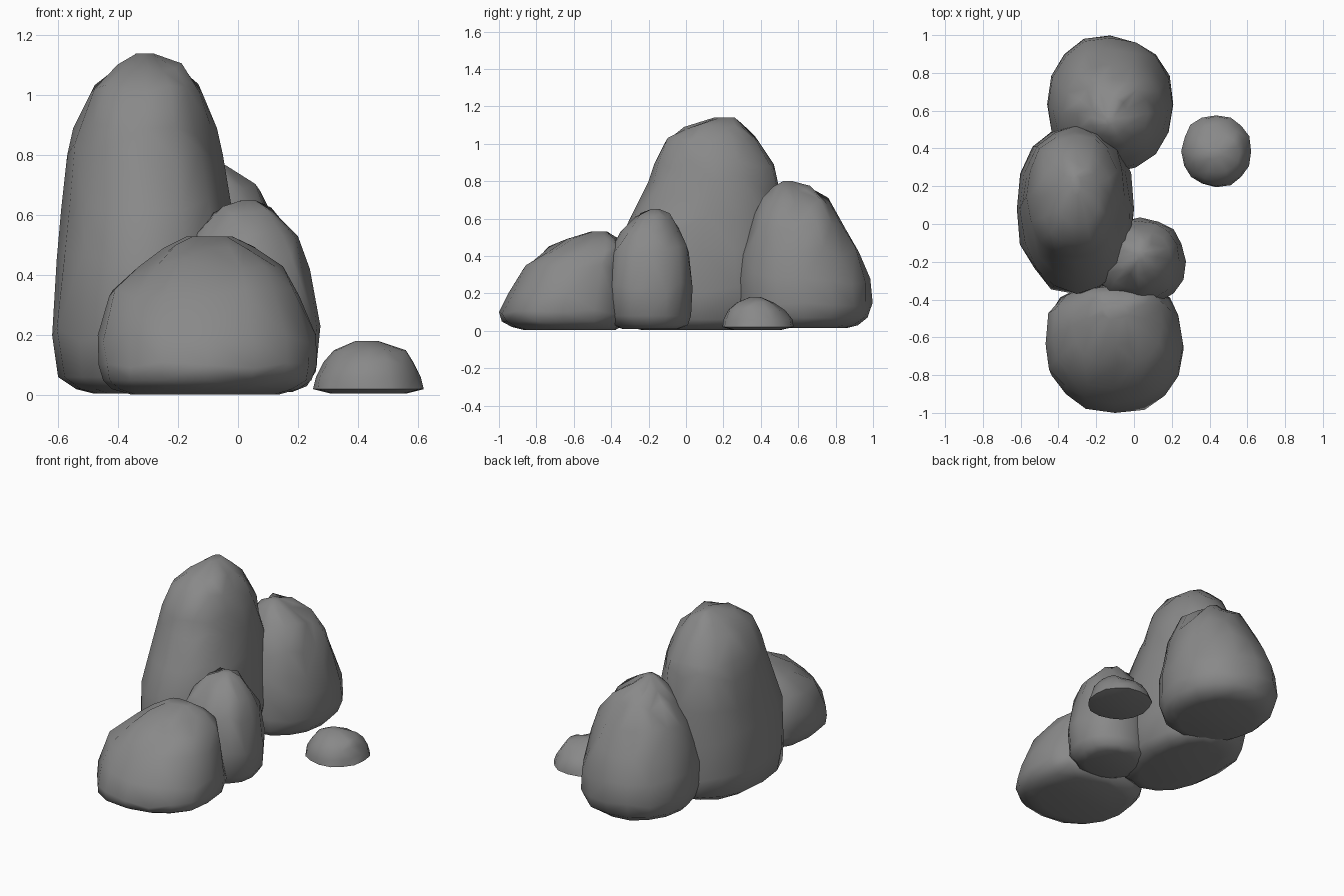
import bpy, math, random

random.seed(11)
SIDES = 16
STONE = bpy.data.materials.new("dark_stone")
STONE.diffuse_color = (0.25, 0.25, 0.25, 1)


def rock(name, rings, power=0.93, back_power=None):
    """Loft rings of (z, x_min, x_max, y_min, y_max) into a lumpy closed stone."""
    verts, faces = [], []
    n = len(rings)
    for r, (z, x0, x1, y0, y1) in enumerate(rings):
        cx, cy, rx, ry = (x0 + x1) / 2, (y0 + y1) / 2, (x1 - x0) / 2, (y1 - y0) / 2
        for i in range(SIDES):
            a = 2 * math.pi * i / SIDES
            c, s = math.cos(a), math.sin(a)
            # keep the axis points on the measured outline, dent the others a little
            on_axis = i % 4 == 0
            k = 1.0 if on_axis else random.uniform(0.965, 1.025)
            dz = 0.0
            if not on_axis and 2 < r < n - 1:
                dz = random.uniform(-0.25, 0.25) * (z - rings[r - 1][0])
            p = back_power if back_power and s > 0 else power
            c = math.copysign(abs(c) ** p, c)
            s = math.copysign(abs(s) ** p, s)
            verts.append((cx + rx * c * k, cy + ry * s * k, z + dz))
    for r in range(n - 1):
        for i in range(SIDES):
            j = (i + 1) % SIDES
            a, b = r * SIDES, (r + 1) * SIDES
            # alternate the diagonal so the stone breaks into irregular facets
            q = (a + i, a + j, b + j, b + i)
            if random.random() < 0.5:
                faces += [(q[0], q[1], q[2]), (q[0], q[2], q[3])]
            else:
                faces += [(q[0], q[1], q[3]), (q[1], q[2], q[3])]
    faces.append(tuple(reversed(range(SIDES))))
    faces.append(tuple((n - 1) * SIDES + i for i in range(SIDES)))
    mesh = bpy.data.meshes.new(name)
    mesh.from_pydata(verts, [], faces)
    mesh.materials.append(STONE)
    obj = bpy.data.objects.new(name, mesh)
    bpy.context.collection.objects.link(obj)
    bpy.ops.object.select_all(action='DESELECT')
    obj.select_set(True)
    bpy.context.view_layer.objects.active = obj
    bpy.ops.object.shade_smooth_by_angle(angle=math.radians(75))
    return obj


# Tall central stone
rock("tall_stone", [
    (0.005, -0.48, -0.12, -0.24, 0.38),
    (0.02, -0.54, -0.06, -0.31, 0.46),
    (0.06, -0.60, -0.02, -0.35, 0.51),
    (0.20, -0.62, 0.00, -0.37, 0.53),
    (0.45, -0.605, 0.00, -0.37, 0.53),
    (0.62, -0.59, -0.02, -0.29, 0.52),
    (0.80, -0.57, -0.05, -0.20, 0.49),
    (0.89, -0.55, -0.07, -0.17, 0.47),
    (1.01, -0.49, -0.12, -0.11, 0.39),
    (1.09, -0.41, -0.18, -0.01, 0.31),
    (1.14, -0.34, -0.28, 0.15, 0.26)])

# Low front stone, squarer where it meets the others
rock("front_stone", [
    (0.003, -0.36, 0.14, -0.86, -0.38),
    (0.02, -0.42, 0.20, -0.93, -0.35),
    (0.05, -0.45, 0.245, -0.985, -0.33),
    (0.10, -0.465, 0.263, -1.00, -0.32),
    (0.20, -0.468, 0.26, -0.95, -0.32),
    (0.33, -0.43, 0.205, -0.87, -0.32),
    (0.43, -0.33, 0.15, -0.75, -0.33),
    (0.49, -0.25, 0.06, -0.64, -0.36),
    (0.53, -0.17, -0.02, -0.51, -0.42)], 0.9, 0.7)

# Small stone tucked between the front and tall stones
rock("middle_stone", [
    (0.01, -0.12, 0.18, -0.34, -0.04),
    (0.03, -0.18, 0.23, -0.39, 0.01),
    (0.08, -0.21, 0.26, -0.43, 0.027),
    (0.23, -0.21, 0.275, -0.43, 0.035),
    (0.42, -0.19, 0.24, -0.41, 0.015),
    (0.53, -0.15, 0.20, -0.35, -0.03),
    (0.61, -0.08, 0.12, -0.27, -0.08),
    (0.65, 0.01, 0.06, -0.19, -0.14)])

# Back stone
rock("back_stone", [
    (0.015, -0.34, 0.09, 0.38, 0.86),
    (0.03, -0.40, 0.15, 0.33, 0.92),
    (0.07, -0.44, 0.19, 0.29, 0.97),
    (0.15, -0.46, 0.208, 0.27, 0.998),
    (0.28, -0.455, 0.205, 0.27, 0.985),
    (0.42, -0.43, 0.18, 0.29, 0.925),
    (0.55, -0.38, 0.14, 0.33, 0.85),
    (0.68, -0.30, 0.075, 0.40, 0.77),
    (0.76, -0.23, -0.03, 0.46, 0.67),
    (0.80, -0.15, -0.10, 0.52, 0.57)])

# Separate pebble
rock("pebble", [
    (0.005, 0.31, 0.56, 0.25, 0.51),
    (0.02, 0.25, 0.62, 0.195, 0.575),
    (0.06, 0.26, 0.61, 0.20, 0.57),
    (0.11, 0.285, 0.585, 0.225, 0.53),
    (0.15, 0.32, 0.56, 0.27, 0.47),
    (0.18, 0.39, 0.47, 0.34, 0.40)])
